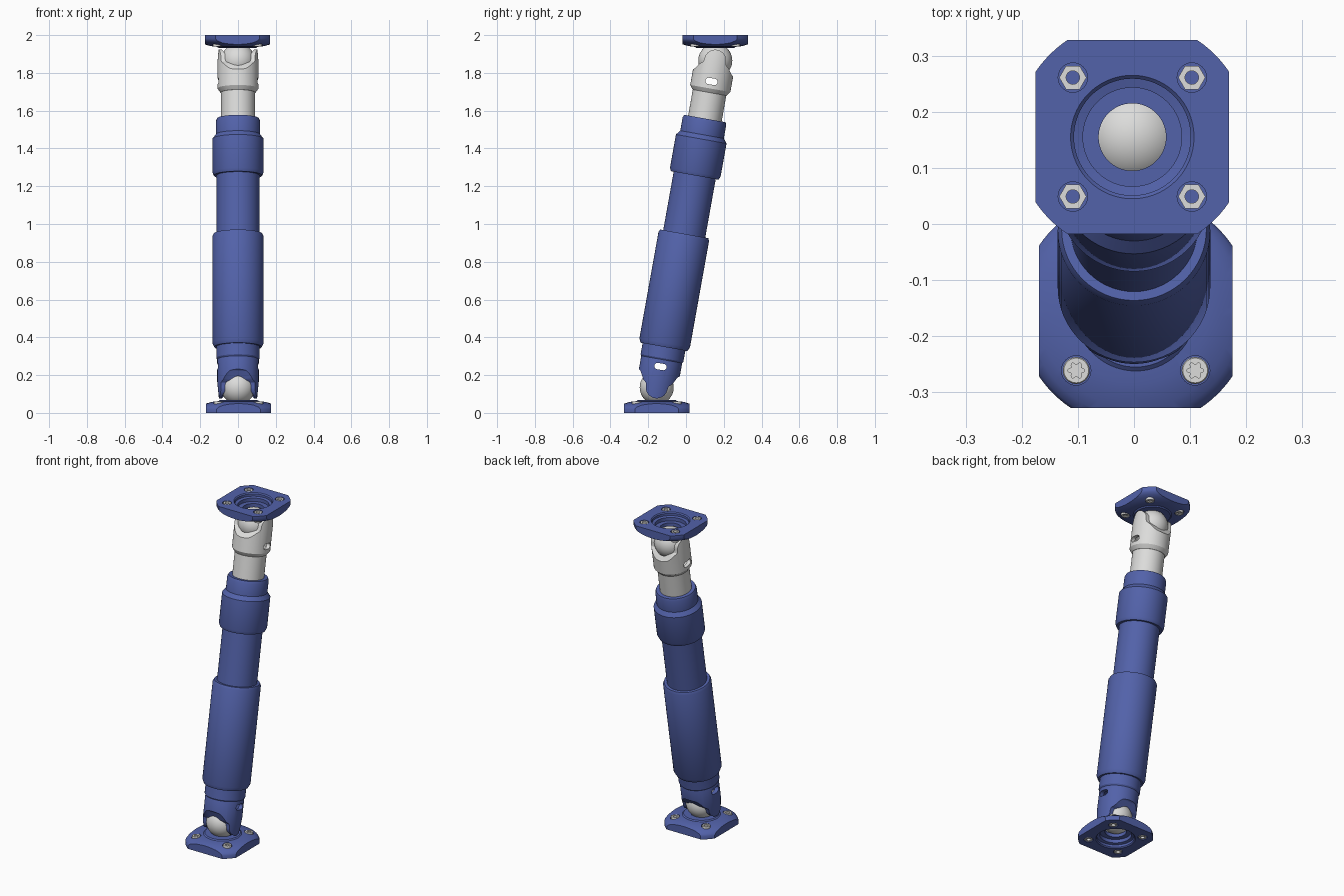
import bpy, bmesh, math
from mathutils import Matrix, Vector

if "Cube" in bpy.data.objects:
    bpy.data.objects.remove(bpy.data.objects["Cube"])


def material(name, col):
    m = bpy.data.materials.new(name)
    m.diffuse_color = (*col, 1)
    m.use_nodes = True
    m.node_tree.nodes["Principled BSDF"].inputs["Base Color"].default_value = m.diffuse_color
    return m


BLUE = material("blue_paint", (0.085, 0.122, 0.40))
GREY = material("light_grey_metal", (0.72, 0.72, 0.71))


def make(name, bm, mat, matrix=Matrix()):
    bmesh.ops.recalc_face_normals(bm, faces=bm.faces)
    me = bpy.data.meshes.new(name)
    bm.to_mesh(me)
    bm.free()
    ob = bpy.data.objects.new(name, me)
    bpy.context.collection.objects.link(ob)
    me.materials.append(mat)
    ob.matrix_world = matrix
    return ob


def lathe(profile, n=64):
    """Closed (radius, z) profile turned about z; a radius may be a function of angle."""
    bm = bmesh.new()
    rings = []
    for i in range(n):
        a = 2 * math.pi * i / n
        ring = []
        for r, z in profile:
            r = r(a) if callable(r) else r
            ring.append(bm.verts.new((r * math.cos(a), r * math.sin(a), z)))
        rings.append(ring)
    k = len(profile)
    for i in range(n):
        p, q = rings[i], rings[(i + 1) % n]
        for j in range(k):
            bm.faces.new((p[j], q[j], q[(j + 1) % k], p[(j + 1) % k]))
    return bm


def prism(points, half):
    """(y, z) outline extruded along x."""
    bm = bmesh.new()
    f = bm.faces.new([bm.verts.new((-half, y, z)) for y, z in points])
    ext = bmesh.ops.extrude_face_region(bm, geom=[f])
    verts = [v for v in ext["geom"] if isinstance(v, bmesh.types.BMVert)]
    bmesh.ops.translate(bm, vec=(2 * half, 0, 0), verts=verts)
    return bm


def cut(ob, bm, op):
    """Boolean with a throw-away cutter in the object's own frame."""
    c = make("cutter", bm, ob.data.materials[0], ob.matrix_world.copy())
    c.hide_render = True
    mod = ob.modifiers.new("cut", "BOOLEAN")
    mod.operation, mod.solver, mod.object = op, "EXACT", c
    bpy.context.view_layer.objects.active = ob
    bpy.context.view_layer.update()
    bpy.ops.object.modifier_apply(modifier=mod.name)
    bpy.data.objects.remove(c)


def smooth(ob, angle=30):
    bpy.ops.object.select_all(action="DESELECT")
    ob.select_set(True)
    bpy.context.view_layer.objects.active = ob
    bpy.ops.object.shade_smooth_by_angle(angle=math.radians(angle))


def arc(cy, cz, r, a0, a1, n):
    return [(cy + r * math.cos(math.radians(a0 + (a1 - a0) * i / n)),
             cz + r * math.sin(math.radians(a0 + (a1 - a0) * i / n))) for i in range(n + 1)]


# Frames: two plates facing each other, and the tilted shaft between the joints
LOW, HIGH = Vector((0, -0.155, 0.135)), Vector((0, 0.155, 1.865))
axis = HIGH - LOW
tilt = Matrix.Rotation(-math.atan2(axis.y, axis.z), 4, "X")
SHAFT = Matrix.Translation(LOW) @ tilt
UPPER = Matrix.Translation(HIGH) @ tilt @ Matrix.Rotation(math.pi, 4, "X")
PLATES = {"lower": Matrix.Translation((0.003, -0.155, 0)),
          "upper": Matrix.Translation((-0.003, 0.155, 2)) @ Matrix.Rotation(math.pi, 4, "X")}

# Mounting plates: a domed turned disc trimmed square, with recess and bolt holes
plate_profile = [(0.110, 0), (0.104, 0.006), (0.104, 0.020), (0.088, 0.024), (0.088, 0.045),
                 (0.060, 0.045), (0.060, 0.068), (0.100, 0.068), (0.107, 0.062), (0.130, 0.060),
                 (0.150, 0.056), (0.1725, 0.049), (0.190, 0.041), (0.203, 0.030),
                 (0.208, 0.020), (0.208, 0)]
hexagon = lambda a: 0.021 / math.cos((a % (math.pi / 3)) - math.pi / 6)
star = lambda a: 0.0125 + 0.0028 * math.cos(6 * a)
for side, M in PLATES.items():
    plate = make(side + "_plate", lathe(plate_profile, 96), BLUE, M)
    box = bmesh.new()
    bmesh.ops.create_cube(box, size=0.345)
    cut(plate, box, "INTERSECT")
    for sx in (-1, 1):
        for sy in (-1, 1):
            pos = Vector((sx * 0.106, sy * 0.106, 0))
            for z0, z1 in ((-0.02, 0.014), (0.042, 0.10)):
                hole = bmesh.new()
                bmesh.ops.create_cone(hole, cap_ends=True, segments=24, radius1=0.0262,
                                      radius2=0.0262, depth=z1 - z0,
                                      matrix=Matrix.Translation(pos + Vector((0, 0, (z0 + z1) / 2))))
                cut(plate, hole, "DIFFERENCE")
            T = M @ Matrix.Translation(pos)
            # hex nut on the outer face
            smooth(make(side + "_nut", lathe([(hexagon, 0.001), (hexagon, 0.014),
                   (0.012, 0.014), (0.012, 0.001)], 24), GREY, T))
            # star-socket screw head on the inner face
            smooth(make(side + "_screw_head", lathe([(0.024, 0.042), (0.024, 0.057), (0.022, 0.060),
                   (star, 0.060), (star, 0.054), (0.0003, 0.054), (0.0003, 0.042)], 48), GREY, T))
    smooth(plate)

# Joint balls
for side, p in (("lower", LOW), ("upper", HIGH)):
    bm = bmesh.new()
    bmesh.ops.create_uvsphere(bm, u_segments=48, v_segments=24, radius=0.09)
    smooth(make(side + "_ball", bm, GREY, Matrix.Translation(p)))


# Forks: a cup trimmed to two rounded lugs with a slot through them
def fork(name, outer, mat, matrix, flare):
    inner = [(0.0005, outer[-1][1]), (0.0005, 0.140), (0.086, 0.140), (0.086, -0.07)]
    ob = make(name, lathe(outer + inner), mat, matrix)
    lug = arc(0, 0, 0.058, 180, 360, 20)
    right = [(0.062, 0.016), (0.078, 0.030), (0.100, flare - 0.008), (0.112, flare), (0.13, flare + 0.03), (0.13, 0.3)]
    cut(ob, prism(lug + right + [(-y, z) for y, z in reversed(right)], 0.2), "INTERSECT")
    slot = arc(0.016, 0.112, 0.017, -90, 90, 8) + arc(-0.016, 0.112, 0.017, 90, 270, 8)
    cut(ob, prism(slot, 0.2), "DIFFERENCE")
    smooth(ob)


fork("lower_fork", [(0.100, -0.07), (0.110, 0.03), (0.110, 0.155), (0.106, 0.165)], BLUE, SHAFT, 0.080)
fork("upper_fork", [(0.102, -0.07), (0.108, 0.0), (0.108, 0.150), (0.104, 0.156), (0.092, 0.172)],
     GREY, UPPER, 0.068)

# Telescopic housing with stepped sleeves
C = 0.0005
smooth(make("housing", lathe([
    (C, 0.150), (0.110, 0.150), (0.115, 0.158), (0.115, 0.218), (0.126, 0.218), (0.136, 0.240),
    (0.136, 0.812), (0.129, 0.826), (0.113, 0.826), (0.113, 1.140), (0.128, 1.140),
    (0.136, 1.158), (0.136, 1.336), (0.117, 1.360), (0.117, 1.432), (0.111, 1.446),
    (0.090, 1.446), (C, 1.446)]), BLUE, SHAFT))

# Sliding rod
smooth(make("rod", lathe([(C, 1.40), (0.090, 1.40), (0.090, 1.61), (C, 1.61)]), GREY, SHAFT))
